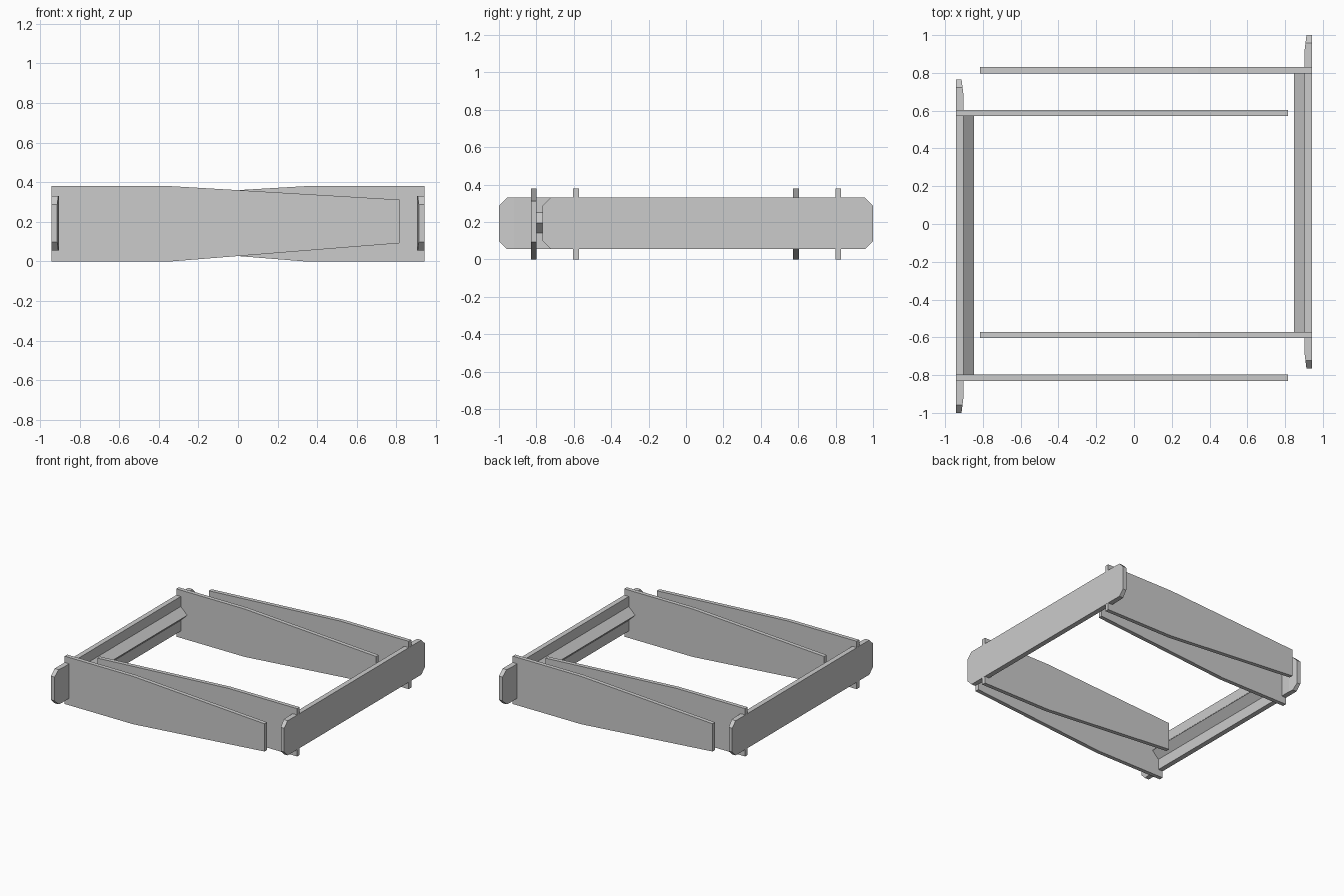
import bpy, bmesh
from mathutils import Matrix

cube = bpy.data.objects.get("Cube")
if cube:
    bpy.data.objects.remove(cube, do_unlink=True)

grey = bpy.data.materials.new("plain grey")
grey.use_nodes = True
COLOR = (0.6, 0.6, 0.6, 1)
grey.diffuse_color = COLOR
grey.node_tree.nodes["Principled BSDF"].inputs["Base Color"].default_value = COLOR

OUTER, INNER = -0.943, -0.903    # faces of the end board
BACK, FRONT = 0.766, -1.0        # ends of the end board


def prism(points, vector):
    """Extrude a closed outline along a vector."""
    bm = bmesh.new()
    face = bm.faces.new([bm.verts.new(p) for p in points])
    ext = bmesh.ops.extrude_face_region(bm, geom=[face])
    verts = [v for v in ext["geom"] if isinstance(v, bmesh.types.BMVert)]
    bmesh.ops.translate(bm, verts=verts, vec=vector)
    bmesh.ops.recalc_face_normals(bm, faces=bm.faces)
    return bm


def add(name, bm, turn):
    """Make an object, turned half way round for the opposite side."""
    mesh = bpy.data.meshes.new(name)
    bm.to_mesh(mesh)
    if turn:
        mesh.transform(Matrix.Rotation(3.14159265, 4, "Z"))
    mesh.materials.append(grey)
    bpy.context.collection.objects.link(bpy.data.objects.new(name, mesh))
    bm.free()


def end_board():
    # Board with clipped corners, thinned slightly towards both ends
    low, high, cut, taper = 0.055, 0.33, 0.043, 0.08
    outline = [(FRONT + cut, low), (BACK - cut, low), (BACK, low + cut), (BACK, high - cut),
               (BACK - cut, high), (FRONT + cut, high), (FRONT, high - cut), (FRONT, low + cut)]
    bm = prism([(OUTER, y, z) for y, z in outline], (INNER - OUTER, 0, 0))
    for y in (FRONT + taper, BACK - taper):
        bmesh.ops.bisect_plane(bm, geom=bm.verts[:] + bm.edges[:] + bm.faces[:],
                               plane_co=(0, y, 0), plane_no=(0, 1, 0))
    for v in bm.verts:
        if v.co.x > INNER - 0.01:
            depth = max(0, FRONT + taper - v.co.y, v.co.y - BACK + taper)
            v.co.x -= 0.01 * depth / taper
    return bm


def arm(y):
    # Long arm, full height at its root and tapered to its free end
    start, tip, knee = OUTER + 0.0005, 0.815, -0.34
    outline = [(start, 0), (knee, 0), (tip, 0.092), (tip, 0.312), (knee, 0.38), (start, 0.38)]
    return prism([(x, y, z) for x, z in outline], (0, 0.032, 0))


def rail():
    # Triangular rail along the inside of the end board
    outline = [(INNER, 0.14), (INNER + 0.057, 0.195), (INNER, 0.25)]
    return prism([(x, -0.8, z) for x, z in outline], (0, 1.372, 0))


for side, turn in (("right", False), ("left", True)):
    add(side + "_end_board", end_board(), turn)
    add(side + "_rail", rail(), turn)
    for number, y in enumerate((-0.83, 0.571), 1):
        add(f"{side}_arm_{number}", arm(y), turn)
